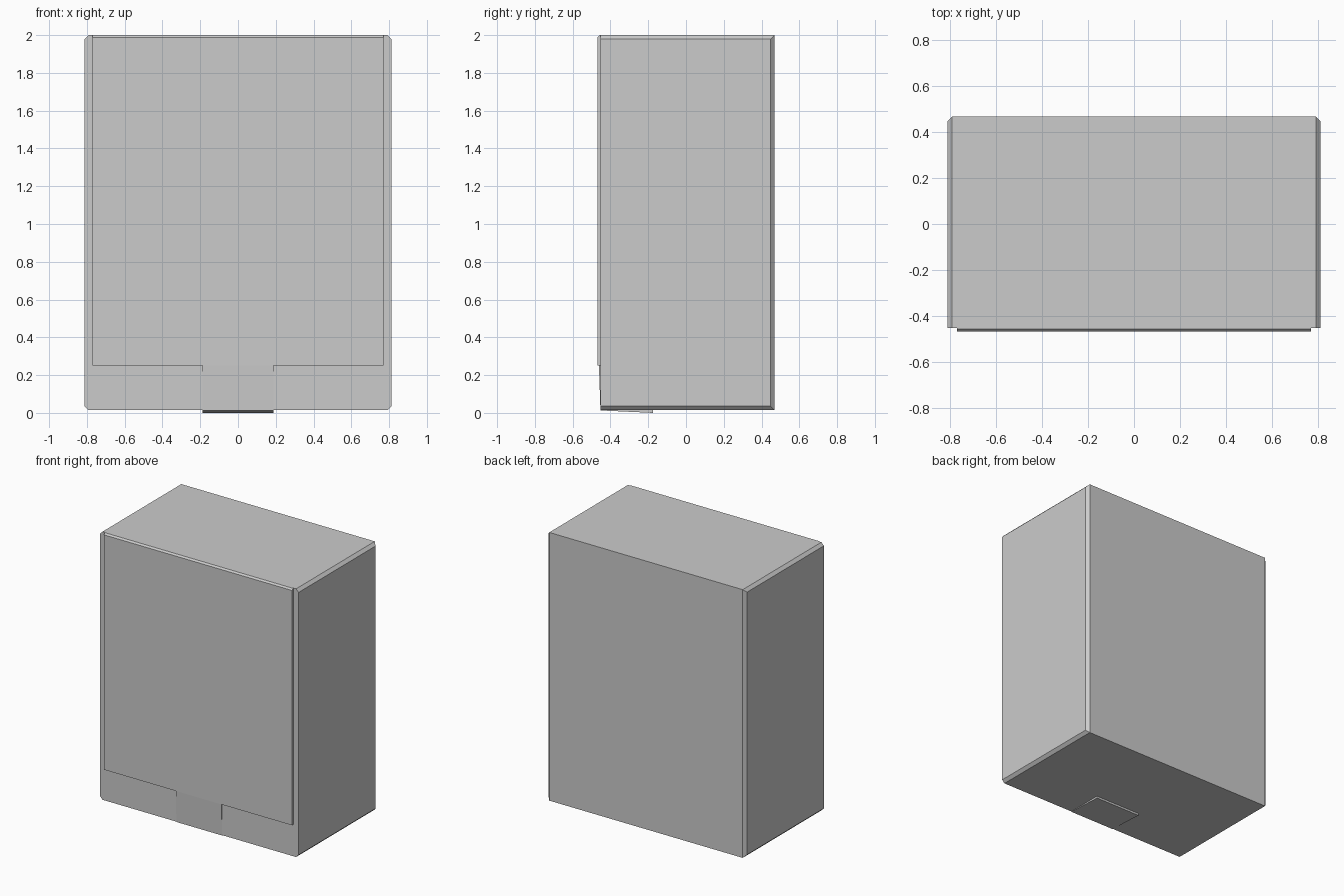
import bpy, bmesh

if "Cube" in bpy.data.objects:
    bpy.data.objects.remove(bpy.data.objects["Cube"])


def finish(bm, name):
    bmesh.ops.recalc_face_normals(bm, faces=bm.faces)
    mesh = bpy.data.meshes.new(name)
    bm.to_mesh(mesh)
    bm.free()
    obj = bpy.data.objects.new(name, mesh)
    bpy.context.collection.objects.link(obj)
    return obj


def extrude_x(name, profile, half_width):
    """Extrude a closed (y, z) profile symmetrically along x."""
    bm = bmesh.new()
    face = bm.faces.new([bm.verts.new((-half_width, y, z)) for y, z in profile])
    ext = bmesh.ops.extrude_face_region(bm, geom=[face], use_keep_orig=True)
    verts = [v for v in ext["geom"] if isinstance(v, bmesh.types.BMVert)]
    bmesh.ops.translate(bm, verts=verts, vec=(2 * half_width, 0, 0))
    return finish(bm, name)


# Cabinet body: side edges chamfered on top, bottom and back, front left sharp
W, Y0, Y1, Z0, Z1 = 0.813, -0.452, 0.468, 0.015, 2.0
bm = bmesh.new()
bmesh.ops.create_cube(bm, size=1)
for v in bm.verts:
    v.co.x = W if v.co.x > 0 else -W
    v.co.y = Y1 if v.co.y > 0 else Y0
    v.co.z = Z1 if v.co.z > 0 else Z0
edges = []
for e in bm.edges:
    a, b = (v.co for v in e.verts)
    along_y = abs(a.y - b.y) > 0.1
    back_upright = abs(a.z - b.z) > 0.1 and a.y > 0
    if along_y or back_upright:
        edges.append(e)
bmesh.ops.bevel(bm, geom=edges, offset=0.021, segments=1, profile=0.5,
                affect='EDGES', clamp_overlap=True)
finish(bm, "cabinet_body")

# Raised front panel with a small chamfer along its top edge
extrude_x("front_panel", [(-0.468, 0.25), (-0.468, 1.988), (-0.457, 2.0),
                          (-0.452, 2.0), (-0.452, 0.25)], 0.77)

# Tapered latch wrapping from the front face to the underside
extrude_x("bottom_latch", [(-0.461, 0.25), (-0.453, 0.013), (-0.175, 0.0),
                           (-0.175, 0.015), (-0.452, 0.015), (-0.452, 0.25)], 0.187)
